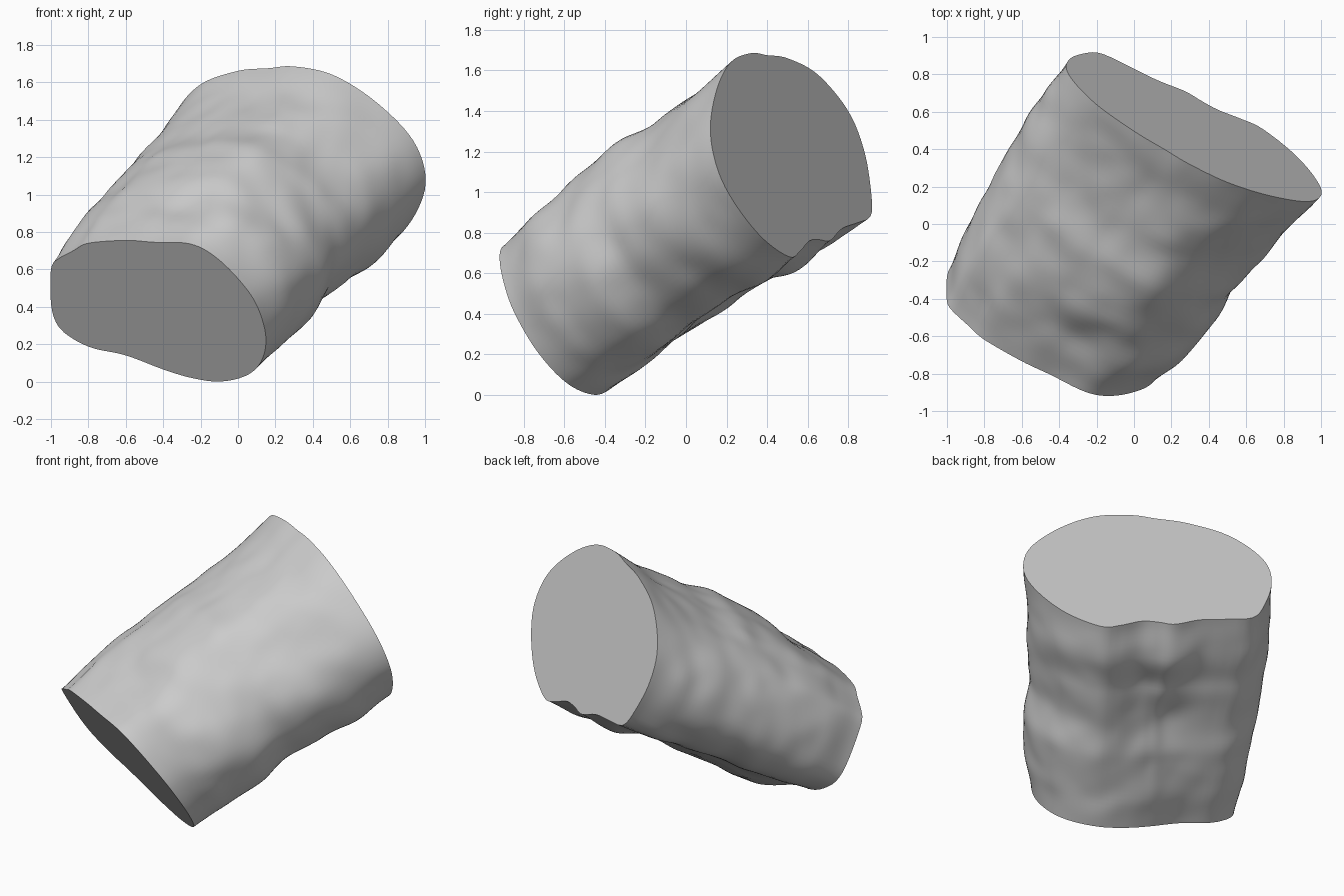
import bpy, bmesh, math
from mathutils import Vector, noise
from mathutils.geometry import interpolate_bezier

if "Cube" in bpy.data.objects:
    bpy.data.objects.remove(bpy.data.objects["Cube"])

SIDES, RINGS = 120, 48

# Outline of the lower front cut (x, z) and the upper back cut (y, z)
LOWER = [(-1, .6), (-1, .42), (-.97, .31), (-.9, .24), (-.78, .18), (-.6, .14),
         (-.4, .065), (-.25, .02), (-.1, 0), (.04, .03), (.12, .1), (.15, .22),
         (.12, .36), (.05, .49), (-.1, .65), (-.25, .735), (-.45, .745),
         (-.6, .755), (-.8, .74), (-.88, .7), (-.97, .65)]
UPPER = [(.32, 1.685), (.22, 1.64), (.15, 1.5), (.12, 1.3), (.16, 1.1), (.25, .93),
         (.38, .77), (.51, .68), (.56, .705), (.61, .76), (.66, .765), (.71, .76),
         (.77, .82), (.85, .85), (.91, .88), (.915, .98), (.88, 1.2),
         (.8, 1.4), (.65, 1.58), (.5, 1.66), (.4, 1.675)]

# Put both outlines on their tilted cutting planes
lower = [Vector((x, -.45 - .72 * z - .52 * (x + .1), z)) for x, z in LOWER]
upper = [Vector(((.962 - .82 * y - .334 * z) / .462, y, z)) for y, z in UPPER]


def centre(pts):
    return (Vector([min(p[i] for p in pts) for i in range(3)])
            + Vector([max(p[i] for p in pts) for i in range(3)])) / 2


ca, cb = centre(lower), centre(upper)
axis = (cb - ca).normalized()
u = axis.cross(Vector((0, 0, 1))).normalized()
v = u.cross(axis)


def smooth_outline(pts):
    out, n = [], len(pts)
    for i in range(n):
        p0, p1, p2, p3 = (pts[(i + k) % n] for k in (-1, 0, 1, 2))
        out += interpolate_bezier(p1, p1 + (p2 - p0) / 6, p2 - (p3 - p1) / 6, p2, 9)[:-1]
    return out


def resample(pts, c):
    """Points of the outline at even angles around the axis."""
    ring = []
    pts = smooth_outline(pts)
    flat = [((p - c).dot(u), (p - c).dot(v)) for p in pts]
    for k in range(SIDES):
        a = math.tau * k / SIDES
        d = (math.cos(a), math.sin(a))
        best = None
        for i in range(len(pts)):
            j = (i + 1) % len(pts)
            s0 = d[0] * flat[i][1] - d[1] * flat[i][0]
            s1 = d[0] * flat[j][1] - d[1] * flat[j][0]
            if s0 * s1 <= 0 and s0 != s1:
                f = s0 / (s0 - s1)
                x = flat[i][0] + (flat[j][0] - flat[i][0]) * f
                y = flat[i][1] + (flat[j][1] - flat[i][1]) * f
                r = x * d[0] + y * d[1]
                if r > 0 and (best is None or r > best[0]):
                    best = (r, pts[i].lerp(pts[j], f))
        ring.append(best[1])
    return ring


ra, rb = resample(lower, ca), resample(upper, cb)

# Swell and hollow of the bark along the log, by angle in degrees
SWELL = {-150: (.02, .01, -.01, 0, .02), -112: (0, -.02, -.07, -.03, .035),
         -80: (0, -.01, -.035, -.035, .03), -49: (-.005, 0, -.03, -.015, .01),
         0: (.03, .03, 0, -.01, -.01), 35: (.035, .02, .015, -.01, 0),
         68: (.01, .06, .055, .005, -.01), 100: (.01, .04, .03, -.01, -.02),
         131: (.02, .015, .005, -.03, -.035), 180: (.03, .04, .045, .045, .03)}
ANGLES = sorted(SWELL)
# Single knobs (+) and dimples (-): angle, position along, height
KNOBS = [(12, .2, .015), (35, .62, -.02), (60, .52, .01), (-20, .48, -.02)]


def ease(f):
    return f * f * (3 - 2 * f)


def along(deg, t):
    row = (0,) + SWELL[deg] + (0,)
    i = min(5, int(t * 6))
    return row[i] + (row[i + 1] - row[i]) * ease(t * 6 - i)


def surface_offset(a, t, p):
    deg = math.degrees(math.remainder(a, math.tau))
    lo = max([d for d in ANGLES if d <= deg], default=180)
    hi = min([d for d in ANGLES if d > deg], default=-150)
    f = ((deg - lo) % 360) / ((hi - lo) % 360)
    off = along(lo, t) + (along(hi, t) - along(lo, t)) * ease(f)
    env = min(1, 2.5 * math.sin(math.pi * t))
    for kd, kt, h in KNOBS:
        da = math.remainder(deg - kd, 360) / 20
        off += env * h * math.exp(-da * da - ((t - kt) / .1) ** 2)
    return off + env * (.01 * noise.noise(p * 3.5) + .01 * noise.noise(p * 6))


# Lumpy log lofted between the cuts
bm = bmesh.new()
rings = []
for r in range(RINGS + 1):
    t = r / RINGS
    row = []
    for k in range(SIDES):
        a = math.tau * k / SIDES
        p = ra[k].lerp(rb[k], t)
        if 0 < r < RINGS:
            p = p + (u * math.cos(a) + v * math.sin(a)) * surface_offset(a, t, p)
        row.append(bm.verts.new(p))
    rings.append(row)
for lo, hi in zip(rings, rings[1:]):
    for k in range(SIDES):
        j = (k + 1) % SIDES
        bm.faces.new((lo[k], lo[j], hi[j], hi[k]))

# Flat cut ends
bm.faces.new(rings[0])
bm.faces.new(rings[-1])
bmesh.ops.recalc_face_normals(bm, faces=bm.faces)

mesh = bpy.data.meshes.new("cut_log")
bm.to_mesh(mesh)
bm.free()
log = bpy.data.objects.new("cut_log", mesh)
bpy.context.collection.objects.link(log)
bpy.context.view_layer.objects.active = log
log.select_set(True)
bpy.ops.object.shade_smooth_by_angle(angle=math.radians(40))
